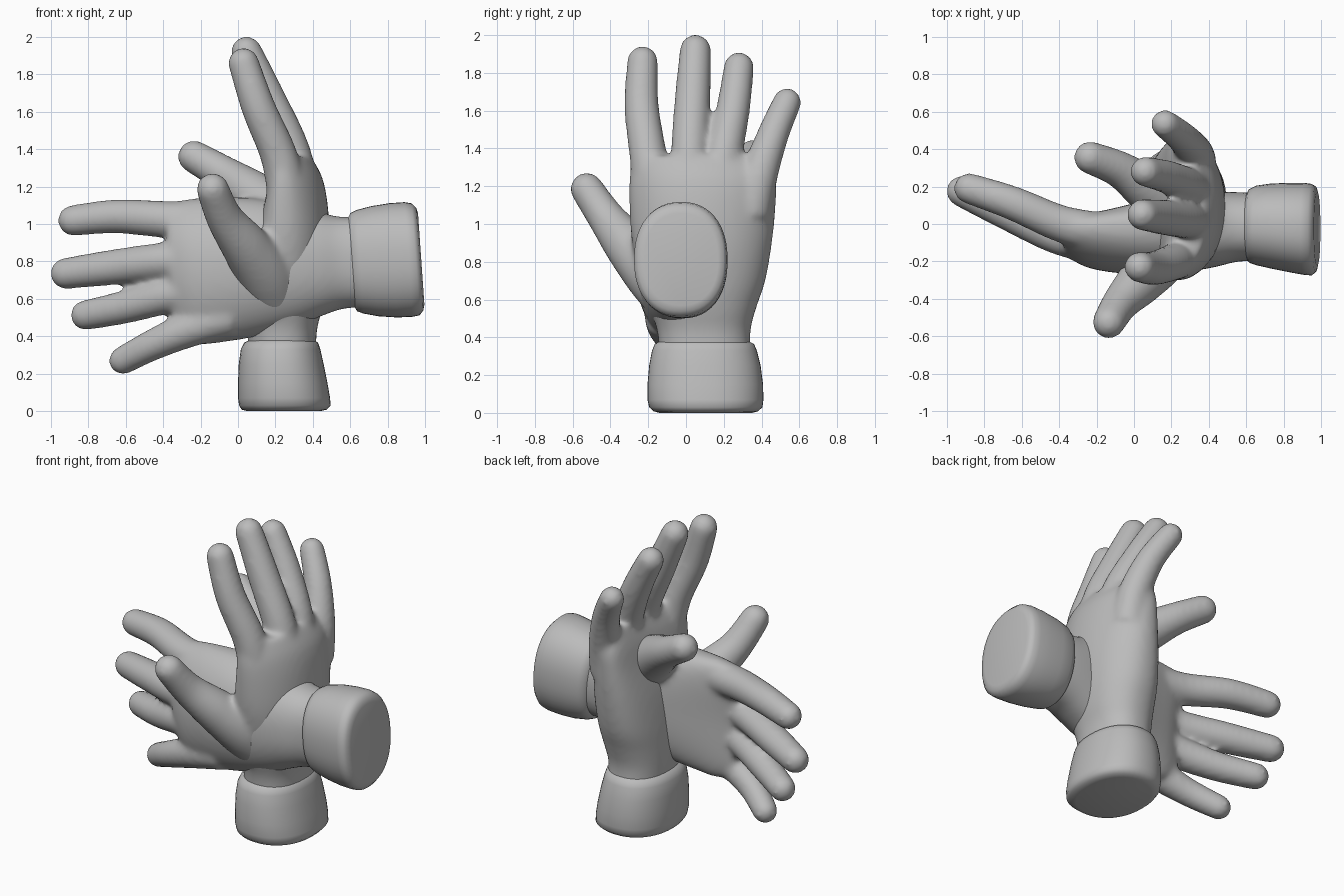
import bpy, bmesh, math
from mathutils import Matrix, Vector

if "Cube" in bpy.data.objects:
    bpy.data.objects.remove(bpy.data.objects["Cube"])

SKIN = bpy.data.materials.new("plain_grey")
SKIN.diffuse_color = (0.5, 0.5, 0.5, 1)
SKIN.use_nodes = True
SKIN.node_tree.nodes["Principled BSDF"].inputs["Base Color"].default_value = SKIN.diffuse_color


def loft(bm, rings):
    """Closed skin through a list of equal rings."""
    rows = [[bm.verts.new(p) for p in r] for r in rings]
    n = len(rows[0])
    for a, b in zip(rows, rows[1:]):
        for i in range(n):
            j = (i + 1) % n
            bm.faces.new((a[i], a[j], b[j], b[i]))
    bm.faces.new(rows[0][::-1])
    bm.faces.new(rows[-1])


def spline(rows, steps):
    """Catmull-Rom interpolation of tuples."""
    out = []
    for i in range(len(rows) - 1):
        p0, p1 = rows[max(i - 1, 0)], rows[i]
        p2, p3 = rows[i + 1], rows[min(i + 2, len(rows) - 1)]
        for s in range(steps):
            t = s / steps
            out.append([0.5 * (2 * b + (c - a) * t + (2 * a - 5 * b + 4 * c - d) * t * t
                               + (3 * b - a - 3 * c + d) * t ** 3)
                        for a, b, c, d in zip(p0, p1, p2, p3)])
    return out + [list(rows[-1])]


def oval(z, y0, y1, x0, x1, power, arch=0.0, n=48):
    """Superellipse cross-section, its sides bent towards the palm by arch."""
    pts = []
    for i in range(n):
        a = 2 * math.pi * i / n
        c, s = math.cos(a), math.sin(a)
        u = math.copysign(abs(c) ** (2 / power), c)
        v = math.copysign(abs(s) ** (2 / power), s)
        bend = arch * u * u * (0.7 if u > 0 else 1.0)
        pts.append(((x0 + x1) / 2 + v * (x1 - x0) / 2 - bend, (y0 + y1) / 2 + u * (y1 - y0) / 2, z))
    return pts


def finger(bm, path):
    """Tapered tube along (x, y, z, radius) points with a round tip."""
    pts = spline(path, 6)
    rings = []
    for i, p in enumerate(pts):
        d = Vector(pts[min(i + 1, len(pts) - 1)][:3]) - Vector(pts[max(i - 1, 0)][:3])
        q = d.to_track_quat('Z', 'Y')
        rings.append([Vector(p[:3]) + q @ Vector((p[3] * math.cos(a), p[3] * math.sin(a), 0))
                      for a in (2 * math.pi * k / 20 for k in range(20))])
    loft(bm, rings)
    tip = pts[-1]
    bmesh.ops.create_icosphere(bm, subdivisions=3, radius=tip[3], matrix=Matrix.Translation(tip[:3]))


# z, side limits in y, palm and back limits in x, arch
PALM = [(0.25, -0.14, 0.35, 0.06, 0.42, 0), (0.42, -0.15, 0.34, 0.05, 0.42, 0),
        (0.55, -0.19, 0.37, 0.05, 0.45, 0.01), (0.70, -0.24, 0.42, 0.06, 0.475, 0.03),
        (0.90, -0.285, 0.455, 0.09, 0.49, 0.05), (1.10, -0.30, 0.475, 0.14, 0.48, 0.07),
        (1.25, -0.30, 0.475, 0.18, 0.45, 0.08), (1.36, -0.28, 0.41, 0.23, 0.39, 0.08)]

# Centre paths from knuckle to tip: x, y, z, radius
DIGITS = [
    [(0.27, -0.17, 1.12, 0.11), (0.22, -0.20, 1.36, 0.10), (0.11, -0.235, 1.62, 0.092), (0.03, -0.23, 1.86, 0.083)],
    [(0.34, 0.02, 1.12, 0.10), (0.29, 0.02, 1.38, 0.10), (0.16, 0.035, 1.67, 0.095), (0.045, 0.05, 1.92, 0.084)],
    [(0.34, 0.17, 1.10, 0.10), (0.29, 0.20, 1.36, 0.10), (0.18, 0.25, 1.61, 0.09), (0.06, 0.28, 1.83, 0.081)],
    [(0.33, 0.34, 1.05, 0.11), (0.32, 0.385, 1.25, 0.10), (0.26, 0.46, 1.47, 0.085), (0.165, 0.535, 1.645, 0.076)],
    [(0.23, -0.02, 0.52, 0.13), (0.15, -0.16, 0.72, 0.155), (0.04, -0.30, 0.88, 0.13),
     (-0.07, -0.42, 1.03, 0.10), (-0.135, -0.525, 1.185, 0.088)],
]

# Rounded cuff around the wrist
CUFF = [(0.0, -0.14, 0.35, 0.05, 0.44), (0.008, -0.17, 0.38, 0.02, 0.475), (0.03, -0.195, 0.405, 0.006, 0.495),
        (0.07, -0.204, 0.41, 0.0, 0.492), (0.15, -0.204, 0.408, 0.0, 0.478), (0.25, -0.195, 0.395, 0.004, 0.458),
        (0.33, -0.18, 0.375, 0.015, 0.44), (0.365, -0.165, 0.36, 0.032, 0.428), (0.385, -0.13, 0.32, 0.07, 0.40)]


def finish(name, bm, place, remesh):
    bm.transform(place)
    bmesh.ops.recalc_face_normals(bm, faces=bm.faces[:])
    me = bpy.data.meshes.new(name)
    bm.to_mesh(me)
    bm.free()
    me.materials.append(SKIN)
    ob = bpy.data.objects.new(name, me)
    bpy.context.collection.objects.link(ob)
    bpy.ops.object.select_all(action='DESELECT')
    ob.select_set(True)
    bpy.context.view_layer.objects.active = ob
    if remesh:
        m = ob.modifiers.new("merge", 'REMESH')
        m.mode, m.voxel_size = 'VOXEL', 0.016
        m = ob.modifiers.new("soften", 'SMOOTH')
        m.factor, m.iterations = 0.5, 14
        bpy.ops.object.convert(target='MESH')
    bpy.ops.object.shade_smooth_by_angle(angle=math.radians(50))


def hand(name, place):
    # Palm, fingers and thumb fused into one smooth skin
    bm = bmesh.new()
    loft(bm, [oval(*r[:5], 2.3, r[5]) for r in spline(PALM, 4)])
    for d in DIGITS:
        finger(bm, d)
    finish(name + "_hand", bm, place, True)
    # Cuff
    bm = bmesh.new()
    loft(bm, [oval(*r, 2.25) for r in CUFF])
    finish(name + "_cuff", bm, place, False)


hand("upright", Matrix.Identity(4))

# Mirrored hand lying across, fingers towards -x, tilted slightly about the fingertips
across = Matrix(((0, 0, -0.99, 0.98), (-1, 0, 0, 0.22), (0, -1, 0, 0.78), (0, 0, 0, 1)))
pivot = Matrix.Translation((-1, 0, 0.73))
hand("sideways", pivot @ Matrix.Rotation(math.radians(-4), 4, 'Y') @ pivot.inverted() @ across)
